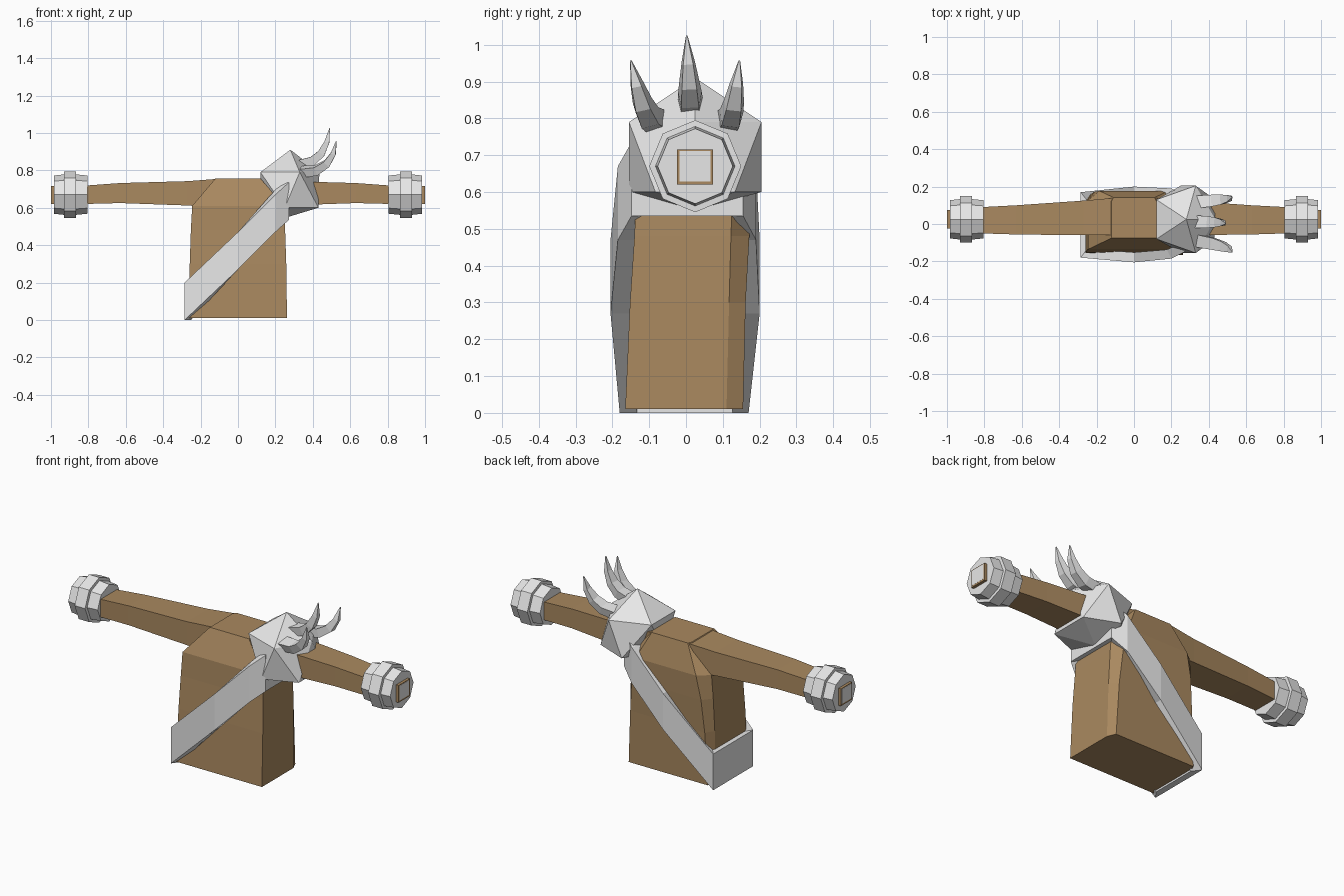
import bpy, bmesh, math
from mathutils import Vector

cube = bpy.data.objects.get("Cube")
if cube:
    bpy.data.objects.remove(cube, do_unlink=True)


def material(name, rgb):
    m = bpy.data.materials.new(name)
    m.use_nodes = True
    m.diffuse_color = (*rgb, 1)
    m.node_tree.nodes["Principled BSDF"].inputs["Base Color"].default_value = (*rgb, 1)
    return m


LEATHER = material("brown leather", (0.40, 0.25, 0.116))
STEEL = material("light steel", (0.8, 0.8, 0.8))


def finish(name, bm, mat):
    bmesh.ops.recalc_face_normals(bm, faces=bm.faces)
    me = bpy.data.meshes.new(name)
    bm.to_mesh(me)
    bm.free()
    me.materials.append(mat)
    ob = bpy.data.objects.new(name, me)
    bpy.context.collection.objects.link(ob)
    return ob


def loft(name, rings, mat, closed=False):
    """Skin a list of equal-length point rings; cap the ends or join them in a loop."""
    bm = bmesh.new()
    vr = [[bm.verts.new(p) for p in r] for r in rings]
    n = len(vr[0])
    pairs = list(zip(vr, vr[1:])) + ([(vr[-1], vr[0])] if closed else [])
    for a, b in pairs:
        for i in range(n):
            j = (i + 1) % n
            bm.faces.new((a[i], a[j], b[j], b[i]))
    if not closed:
        bm.faces.new(vr[0])
        bm.faces.new(vr[-1])
    return finish(name, bm, mat)


CY, CZ = 0.025, 0.67  # arm axis

# Torso: boxy tunic with clipped back corners and sloped shoulders
# each row: z, half width, front y, back y, corner clip in x, corner clip in y
torso_rows = [(0.01, 0.262, -0.165, 0.155, 0.02, 0.045),
              (0.30, 0.258, -0.152, 0.162, 0.03, 0.045),
              (0.48, 0.252, -0.14, 0.172, 0.04, 0.05),
              (0.61, 0.245, -0.135, 0.177, 0.06, 0.05),
              (0.757, 0.12, -0.075, 0.142, 0.01, 0.02)]
loft("torso", [[(-w, f, z), (w, f, z), (w, b - cy, z), (w - cx, b, z),
                (-w + cx, b, z), (-w, b - cy, z)]
               for z, w, f, b, cx, cy in torso_rows], LEATHER)

# Arms with bracers, one per side
arm_rows = [(0.10, -0.06, 0.14, 0.60, 0.755), (0.27, -0.06, 0.125, 0.612, 0.742),
            (0.63, -0.056, 0.10, 0.625, 0.732), (0.82, -0.05, 0.09, 0.62, 0.718),
            (0.97, -0.024, 0.074, 0.62, 0.715), (1.0, -0.024, 0.074, 0.62, 0.715)]
bracer_rows = [(0.805, 0.102), (0.865, 0.108), (0.866, 0.125),
               (0.930, 0.125), (0.931, 0.108), (0.985, 0.102)]
for side, s in (("left", 1), ("right", -1)):
    loft(side + "_arm", [[(s * x, y0, z0), (s * x, y1, z0), (s * x, y1, z1), (s * x, y0, z1)]
                         for x, y0, y1, z0, z1 in arm_rows], LEATHER)
    loft(side + "_bracer", [[(s * x, CY + r * math.cos(k * math.pi / 4),
                              CZ + r * math.sin(k * math.pi / 4)) for k in range(8)]
                            for x, r in bracer_rows], STEEL)
    # steel plate set in the sleeve end
    loft(side + "_cuff_plate", [[(s * x, CY + a * 0.042, CZ + b * 0.041)
                                 for a, b in ((-1, -1), (1, -1), (1, 1), (-1, 1))]
                                for x in (0.996, 1.0008)], STEEL)

# Diagonal strap wrapped all the way round the torso (x, y, lower edge z)
strap_path = [(-0.285, -0.18, 0.0), (0.0, -0.205, 0.27), (0.2, -0.185, 0.47),
              (0.272, -0.148, 0.535), (0.272, 0.155, 0.535), (0.2, 0.19, 0.47),
              (0.0, 0.2, 0.27), (-0.285, 0.17, 0.0)]
loft("strap", [[(x, y, z), (x, y, z + 0.2), (x * 0.88, y * 0.74, z + 0.2),
                (x * 0.88, y * 0.74, z)] for x, y, z in strap_path], STEEL, closed=True)

# Shoulder guard: tilted twenty-sided solid with a flattened underside
guard = [(0.28, 0, 0.91), (0.435, 0, 0.79), (0.12, 0, 0.62), (0.265, 0, 0.55)]
for s in (-1, 1):
    guard += [(0.33, s * 0.18, 0.79), (0.12, s * 0.105, 0.79),
              (0.43, s * 0.108, 0.60), (0.25, s * 0.18, 0.60)]
bm = bmesh.new()
for x, y, z in guard:
    bm.verts.new((x, y + CY, z))
bmesh.ops.convex_hull(bm, input=bm.verts)
finish("shoulder_guard", bm, STEEL)


# Curved horns: four-sided, tapering to a point
def horn(name, path, widths):
    pts = [Vector(p) for p in path]
    rings = []
    for i, p in enumerate(pts):
        t = (pts[min(i + 1, len(pts) - 1)] - pts[max(i - 1, 0)]).normalized()
        side = t.cross(Vector((1, 0, -0.6))).normalized()
        up = side.cross(t)
        w = widths[i]
        rings.append([p + side * w * a + up * w * b
                      for a, b in ((-1, -0.75), (1, -0.75), (0.75, 0.75), (-0.75, 0.75))])
    loft(name, rings, STEEL)


horn_widths = (0.034, 0.032, 0.027, 0.018, 0.002)
horn("middle_horn", [(0.33, 0.012, 0.83), (0.40, 0.011, 0.85), (0.445, 0.009, 0.89),
                     (0.475, 0.006, 0.95), (0.49, 0.002, 1.025)], horn_widths)
for name, y0, y1 in (("front_horn", -0.085, -0.15), ("back_horn", 0.115, 0.145)):
    zs = [(0.34, 0.79), (0.42, 0.80), (0.475, 0.835), (0.51, 0.89), (0.525, 0.957)]
    horn(name, [(x, y0 + (y1 - y0) * k / 4, z) for k, (x, z) in enumerate(zs)], horn_widths)
